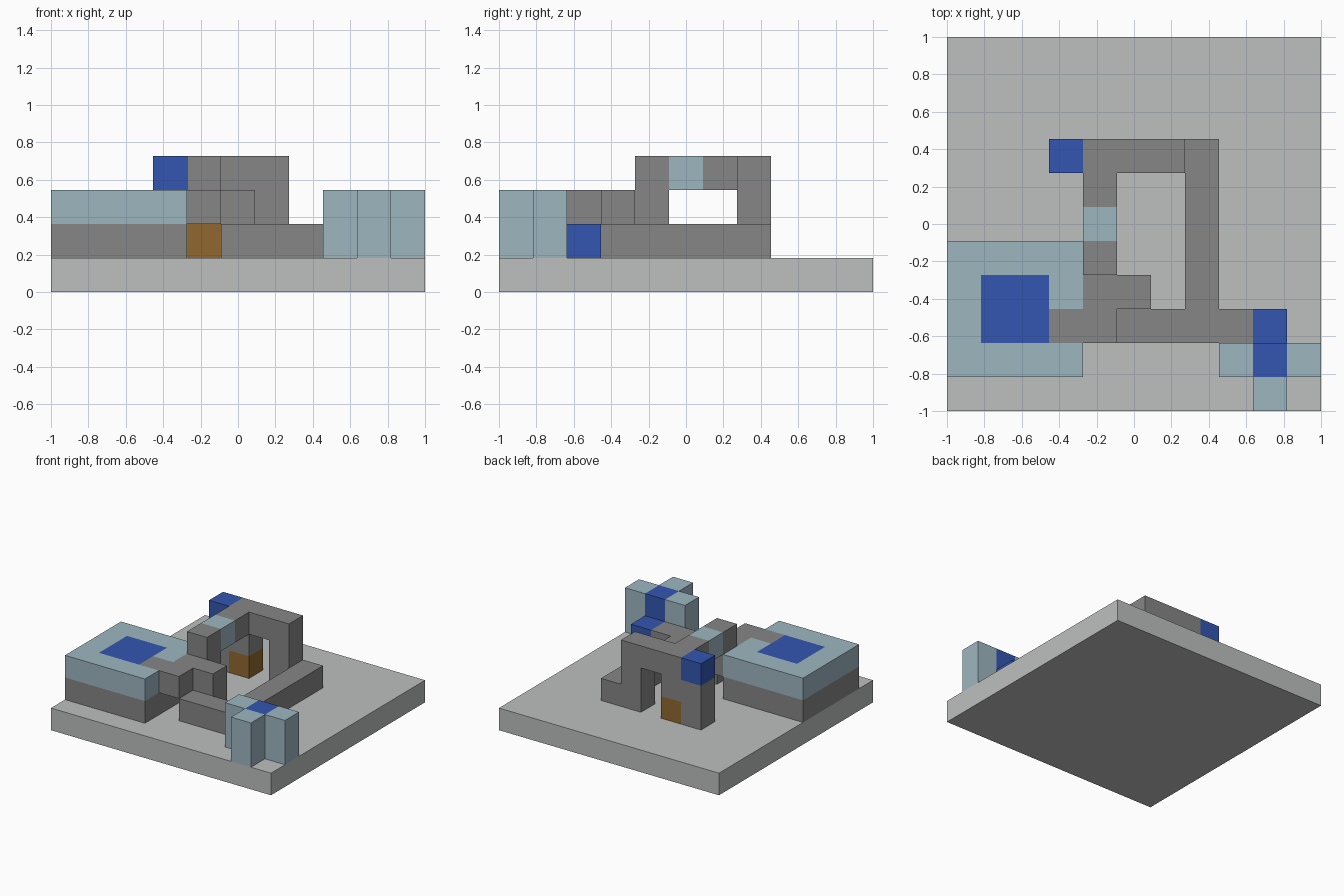
import bpy
import bmesh

cube = bpy.data.objects.get("Cube")
if cube:
    bpy.data.objects.remove(cube, do_unlink=True)

CELLS = 11
UNIT = 2 / CELLS


def material(name, colour):
    mat = bpy.data.materials.new(name)
    mat.use_nodes = True
    rgba = (*colour, 1)
    mat.diffuse_color = rgba
    bsdf = next(n for n in mat.node_tree.nodes if n.type == "BSDF_PRINCIPLED")
    bsdf.inputs["Base Color"].default_value = rgba
    return mat


pale_grey = material("pale grey", (0.51, 0.53, 0.52))
stone_grey = material("stone grey", (0.24, 0.24, 0.24))
ice_blue = material("ice blue", (0.34, 0.47, 0.53))
deep_blue = material("deep blue", (0.033, 0.093, 0.44))
ochre = material("ochre", (0.28, 0.14, 0.03))


def block(name, mat, start, size=(1, 1, 1)):
    """Box covering whole grid cells, from its lowest corner cell."""
    bm = bmesh.new()
    bmesh.ops.create_cube(bm, size=1)
    for v in bm.verts:
        for a in range(3):
            v.co[a] = (start[a] + (v.co[a] + 0.5) * size[a]) * UNIT
            if a < 2:
                v.co[a] -= 1
    mesh = bpy.data.meshes.new(name)
    bm.to_mesh(mesh)
    bm.free()
    mesh.materials.append(mat)
    obj = bpy.data.objects.new(name, mesh)
    bpy.context.collection.objects.link(obj)
    return obj


# Ground slab
block("ground_slab", pale_grey, (0, 0, 0), (CELLS, CELLS, 1))

# Terrace with a pool and a path notch in its upper layer
block("terrace_base", stone_grey, (0, 1, 1), (4, 4, 1))
block("terrace_front", ice_blue, (0, 1, 2), (4, 1, 1))
block("terrace_back", ice_blue, (0, 4, 2), (4, 1, 1))
block("terrace_side", ice_blue, (0, 2, 2), (1, 2, 1))
block("terrace_inner", ice_blue, (3, 3, 2))
block("pool", deep_blue, (1, 2, 2), (2, 2, 1))

# Raised path leaving the terrace
block("raised_path", stone_grey, (3, 2, 2), (2, 1, 1))
block("path_landing", stone_grey, (4, 3, 2), (2, 1, 1))
block("path_step", stone_grey, (5, 3, 1))

# High bridge with a pale middle
block("bridge_riser", stone_grey, (4, 4, 2), (1, 1, 2))
block("bridge_middle", ice_blue, (4, 5, 3))
block("bridge_end", stone_grey, (4, 6, 3))

# Rear arch, its pier, door and cap
block("arch_beam", stone_grey, (4, 7, 3), (3, 1, 1))
block("arch_leg", stone_grey, (6, 7, 1), (1, 1, 2))
block("pier_base", stone_grey, (3, 7, 1))
block("pier_top", stone_grey, (3, 7, 2), (2, 1, 1))
block("door", ochre, (4, 7, 1))
block("pier_cap", deep_blue, (3, 7, 3))

# Low walkway
block("walkway_side", stone_grey, (7, 3, 1), (1, 5, 1))
block("walkway_front", stone_grey, (5, 2, 1), (4, 1, 1))

# Fountain: blue core and spill, three pale pillars
block("fountain_core", deep_blue, (9, 1, 1), (1, 1, 2))
block("fountain_spill", deep_blue, (9, 2, 1))
for side, (x, y) in {"right": (8, 1), "left": (10, 1), "front": (9, 0)}.items():
    block("fountain_pillar_" + side, ice_blue, (x, y, 1), (1, 1, 2))
